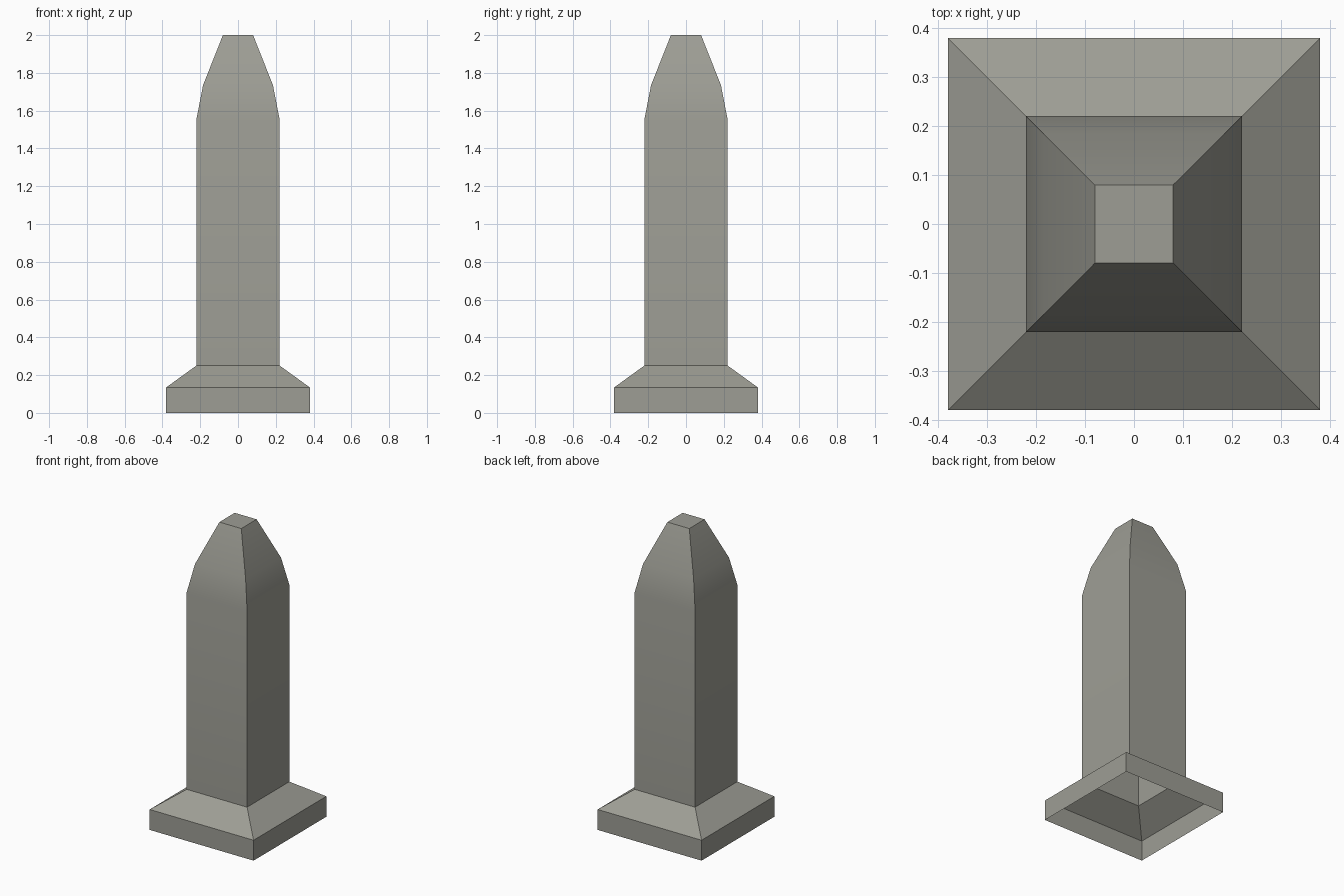
import bpy
import bmesh

if "Cube" in bpy.data.objects:
    bpy.data.objects.remove(bpy.data.objects["Cube"])

# Profile of the post: (half width, height), open underneath
PROFILE = [(0.38, 0.0), (0.38, 0.135), (0.221, 0.25),
           (0.221, 1.55), (0.185, 1.735), (0.08, 2.0)]
CORNERS = [(-1, -1), (1, -1), (1, 1), (-1, 1)]

# Square rings lofted upward into a hollow shell
bm = bmesh.new()
rings = [[bm.verts.new((x * h, y * h, z)) for x, y in CORNERS] for h, z in PROFILE]
for low, high in zip(rings, rings[1:]):
    for i in range(4):
        j = (i + 1) % 4
        bm.faces.new((low[i], low[j], high[j], high[i]))

# Flat cap on top
bm.faces.new(rings[-1])

mesh = bpy.data.meshes.new("stone_post")
bm.to_mesh(mesh)
bm.free()
post = bpy.data.objects.new("stone_post", mesh)
bpy.context.collection.objects.link(post)

# Dark, slightly warm stone
stone = bpy.data.materials.new("stone")
stone.diffuse_color = (0.34, 0.34, 0.30, 1.0)
stone.use_nodes = True
stone.node_tree.nodes["Principled BSDF"].inputs["Base Color"].default_value = stone.diffuse_color
mesh.materials.append(stone)

# Soft shading up the tapered shaft, crisp corners elsewhere
bpy.context.view_layer.objects.active = post
post.select_set(True)
bpy.ops.object.shade_smooth_by_angle()
